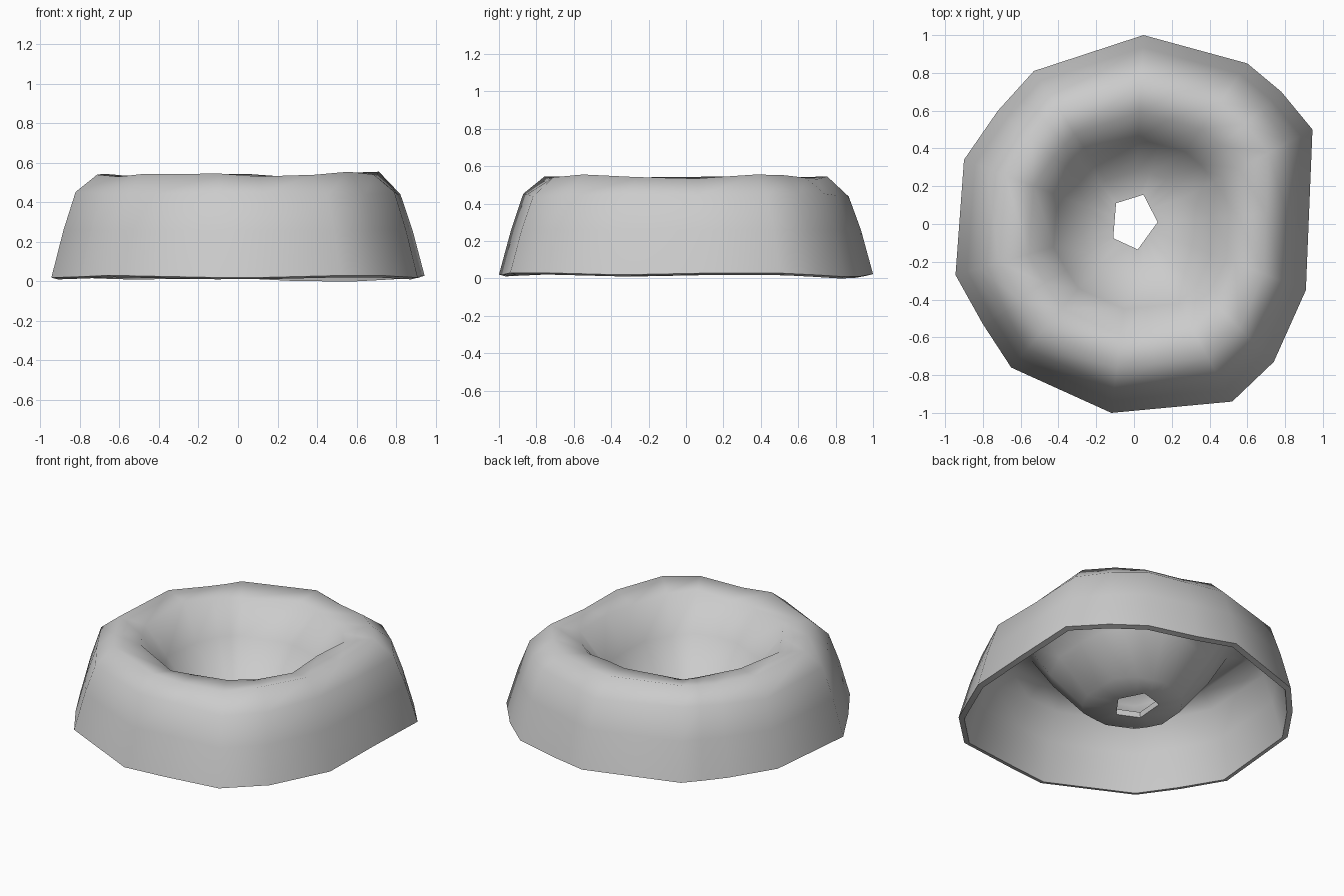
import bpy, bmesh, math

if "Cube" in bpy.data.objects:
    bpy.data.objects.remove(bpy.data.objects["Cube"])

# Plan outlines: irregular outer rim and the small five-sided drain hole
RIM = [(0.945, 0.50), (0.78, 0.70), (0.60, 0.85), (0.05, 1.0), (-0.53, 0.81),
       (-0.72, 0.60), (-0.90, 0.34), (-0.945, -0.27), (-0.80, -0.53),
       (-0.65, -0.76), (-0.12, -1.0), (0.52, -0.94), (0.74, -0.73), (0.91, -0.35)]
HOLE = [(0.125, 0.01), (0.05, 0.155), (-0.095, 0.11), (-0.11, -0.075), (0.02, -0.135)]


def radius(poly, a):
    """Distance from the centre to the polygon edge in direction a."""
    dx, dy = math.cos(a), math.sin(a)
    for (x1, y1), (x2, y2) in zip(poly, poly[1:] + poly[:1]):
        ex, ey = x2 - x1, y2 - y1
        det = ex * dy - ey * dx
        if abs(det) < 1e-9:
            continue
        t = (x1 * ey - y1 * ex) / (dx * ey - dy * ex)
        s = (y1 * dx - x1 * dy) / det
        if t > 0 and -1e-6 <= s <= 1 + 1e-6:
            return t
    return 0.1


# Profile rings: rim scale, blend toward hole outline, height, unevenness
RINGS = [(1.0, 0, 0.04, 0.006), (0.935, 0, 0.275, 0.0), (0.87, 0, 0.46, 0.008),
         (0.755, 0, 0.558, 0.013), (0.59, 0, 0.535, 0.013), (0.45, 0, 0.335, 0.01),
         (0.30, 0.1, 0.12, 0.0), (0.0, 1, 0.105, 0.0)]

angles = sorted(math.atan2(y, x) % math.tau for x, y in RIM + HOLE)
bm = bmesh.new()
rings = []
for k, (scale, blend, z, wob) in enumerate(RINGS):
    ring = []
    for a in angles:
        r = scale * radius(RIM, a) * (1 - blend) + radius(HOLE, a) * blend
        h = z + wob * math.sin(5 * a + 1.7 * k)
        if k == 0:  # rim sags slightly at the back right
            h -= 0.015 * math.exp(-((a - 1.2) / 0.4) ** 2)
        ring.append(bm.verts.new((r * math.cos(a), r * math.sin(a), h)))
    rings.append(ring)
n = len(angles)
for lo, hi in zip(rings, rings[1:]):
    for i in range(n):
        j = (i + 1) % n
        bm.faces.new((lo[i], lo[j], hi[j], hi[i]))

# Hollow ring-shaped shell with a funnel centre
mesh = bpy.data.meshes.new("funnel_shell")
bm.to_mesh(mesh)
bm.free()
shell = bpy.data.objects.new("funnel_shell", mesh)
bpy.context.collection.objects.link(shell)
bpy.context.view_layer.objects.active = shell
shell.select_set(True)

# Thin wall, thickened inward
wall = shell.modifiers.new("wall", "SOLIDIFY")
wall.thickness = 0.035
wall.offset = -1
bpy.ops.object.modifier_apply(modifier=wall.name)
low = min(v.co.z for v in mesh.vertices)
for v in mesh.vertices:
    v.co.z -= low
bpy.ops.object.shade_smooth_by_angle(angle=math.radians(60))
